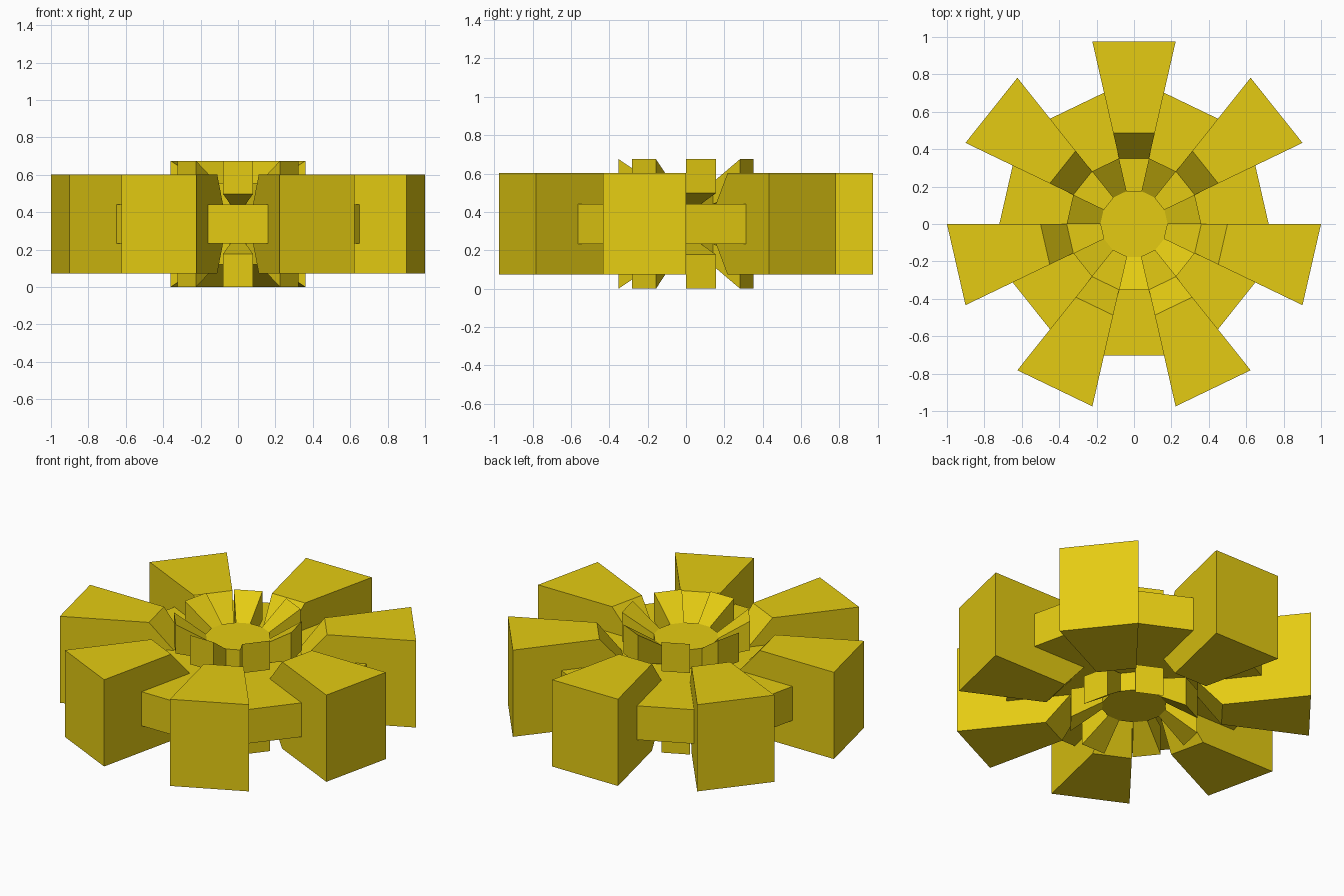
import bpy, bmesh
from math import cos, sin, tau

cube = bpy.data.objects.get("Cube")
if cube:
    bpy.data.objects.remove(cube)

yellow = bpy.data.materials.new("yellow")
yellow.use_nodes = True
color = (0.78, 0.6, 0.006, 1)
yellow.diffuse_color = color
yellow.node_tree.nodes["Principled BSDF"].inputs["Base Color"].default_value = color

SIDES = 14
MID = 0.3375  # height of the mirror plane


def ring(name, profile, sectors):
    """Sweep a closed (radius, height) profile across each listed sector."""
    bm = bmesh.new()
    for k in sectors:
        a, b = [[bm.verts.new((r * cos(t), r * sin(t), z)) for r, z in profile]
                for t in (k * tau / SIDES, (k + 1) * tau / SIDES)]
        bm.faces.new(a)
        bm.faces.new(b[::-1])
        for i in range(len(profile)):
            j = (i + 1) % len(profile)
            bm.faces.new((a[j], a[i], b[i], b[j]))
    bmesh.ops.recalc_face_normals(bm, faces=bm.faces)
    mesh = bpy.data.meshes.new(name)
    bm.to_mesh(mesh)
    bm.free()
    mesh.materials.append(yellow)
    obj = bpy.data.objects.new(name, mesh)
    bpy.context.collection.objects.link(obj)
    return obj


def mirrored(half):
    """Close an upper half profile with its reflection below the mid plane."""
    upper = [(r, MID + h) for r, h in half]
    return upper + [(r, MID - h) for r, h in reversed(half)]


odd, even = range(1, SIDES, 2), range(0, SIDES, 2)

# Large outer teeth with sloped inner shoulders
ring("teeth", mirrored([(0.17, 0.104), (0.36, 0.104), (0.5, 0.265), (1, 0.265)]), odd)

# Low webs filling the gaps between teeth
ring("webs", mirrored([(0.17, 0.104), (0.72, 0.104)]), even)

# Flared tabs around the hub, above and below
for name, s in (("upper_tabs", 1), ("lower_tabs", -1)):
    tab = [(0.18, 0.104), (0.36, 0.16), (0.36, 0.3375), (0.18, 0.218)]
    ring(name, [(r, MID + s * h) for r, h in tab], even)

# Central hub
bm = bmesh.new()
base = bm.faces.new([bm.verts.new((0.18 * cos(k * tau / SIDES), 0.18 * sin(k * tau / SIDES), MID - 0.218))
                     for k in range(SIDES)])
top = bmesh.ops.extrude_face_region(bm, geom=[base], use_keep_orig=True)["geom"]
bmesh.ops.translate(bm, vec=(0, 0, 0.436), verts=[v for v in top if isinstance(v, bmesh.types.BMVert)])
bmesh.ops.recalc_face_normals(bm, faces=bm.faces)
mesh = bpy.data.meshes.new("hub")
bm.to_mesh(mesh)
bm.free()
mesh.materials.append(yellow)
bpy.context.collection.objects.link(bpy.data.objects.new("hub", mesh))
